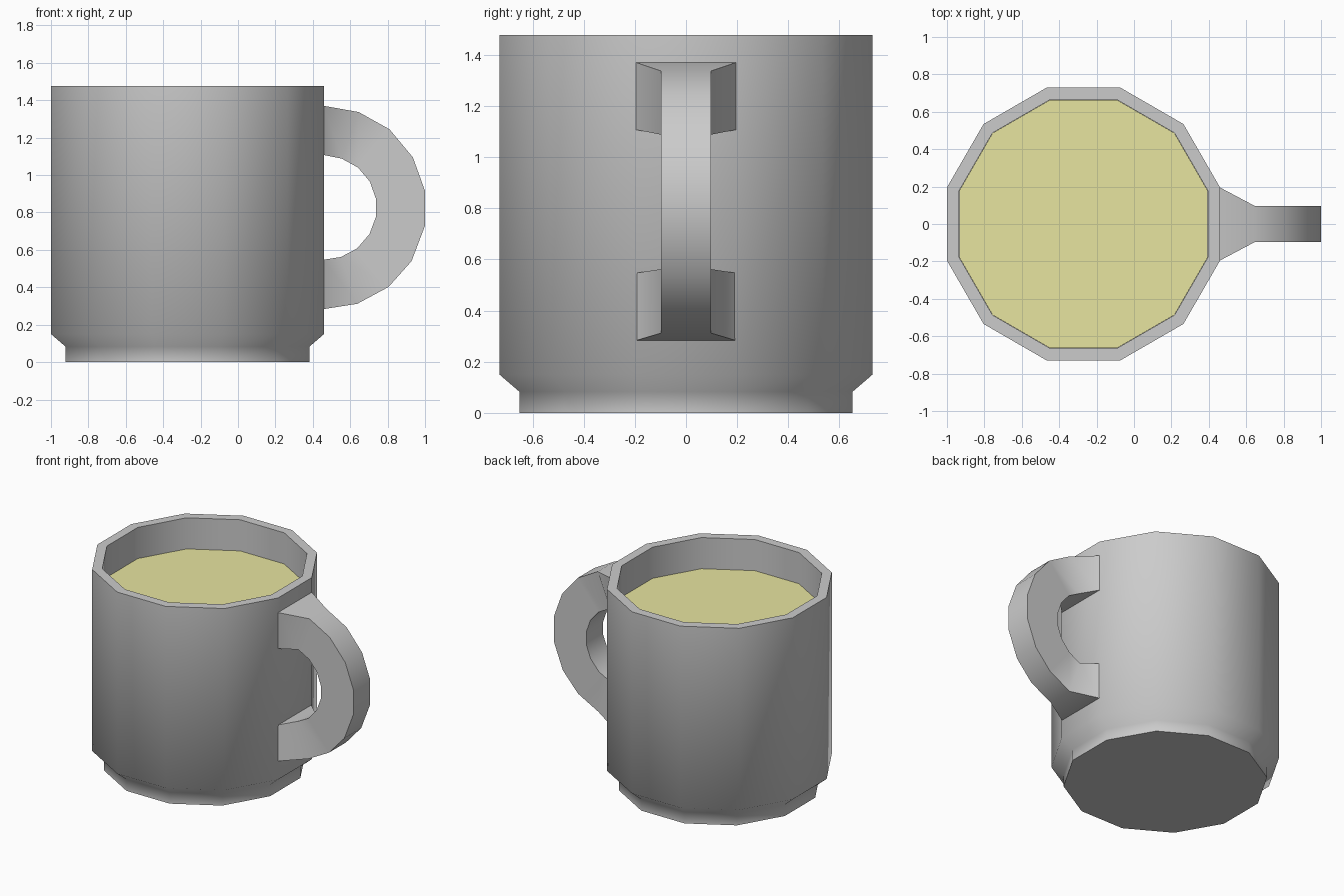
import bpy, bmesh
from math import cos, sin, pi
from mathutils import Vector

if "Cube" in bpy.data.objects:
    bpy.data.objects.remove(bpy.data.objects["Cube"])

SIDES = 12
CX = -0.27


def ring(apothem, z):
    """Twelve-sided ring whose flat sides face the axes."""
    r = apothem / cos(pi / SIDES)
    return [Vector((CX + r * cos((2 * i + 1) * pi / SIDES),
                    r * sin((2 * i + 1) * pi / SIDES), z)) for i in range(SIDES)]


def loft(name, rings, cap_start=False, cap_end=False, angle=60):
    """Skin a series of closed rings with quads."""
    bm = bmesh.new()
    rows = [[bm.verts.new(p) for p in r] for r in rings]
    n = len(rows[0])
    for a, b in zip(rows, rows[1:]):
        for i in range(n):
            j = (i + 1) % n
            bm.faces.new((a[i], a[j], b[j], b[i]))
    if cap_start:
        bm.faces.new(rows[0][::-1])
    if cap_end:
        bm.faces.new(rows[-1])
    mesh = bpy.data.meshes.new(name)
    bm.to_mesh(mesh)
    bm.free()
    obj = bpy.data.objects.new(name, mesh)
    bpy.context.collection.objects.link(obj)
    bpy.ops.object.select_all(action='DESELECT')
    obj.select_set(True)
    bpy.context.view_layer.objects.active = obj
    bpy.ops.object.shade_smooth_by_angle(angle=angle * pi / 180)
    return obj


# Cup: stepped foot, straight wall, flat rim and hollow inside
cup_profile = [(0.652, 0), (0.652, 0.083), (0.73, 0.15), (0.73, 1.477),
               (0.665, 1.477), (0.665, 0.1)]
loft("cup", [ring(a, z) for a, z in cup_profile], True, True)

# Handle: paired outer and inner points, flared where it meets the wall
outer = [(0.46, 1.37), (0.645, 1.337), (0.81, 1.245), (0.935, 1.095), (1.0, 0.915),
         (1.0, 0.73), (0.928, 0.54), (0.805, 0.402), (0.638, 0.312), (0.455, 0.283)]
inner = [(0.46, 1.107), (0.555, 1.088), (0.642, 1.04), (0.705, 0.965), (0.738, 0.872),
         (0.738, 0.778), (0.703, 0.685), (0.636, 0.607), (0.55, 0.562), (0.455, 0.547)]
sections = []
for i, ((ox, oz), (ix, iz)) in enumerate(zip(outer, inner)):
    w = 0.195 if i in (0, len(outer) - 1) else 0.097
    sections.append([Vector((ox, -w, oz)), Vector((ix, -w, iz)),
                     Vector((ix, w, iz)), Vector((ox, w, oz))])
handle = loft("handle", sections, angle=40)
bm = bmesh.new()
bm.from_mesh(handle.data)
bmesh.ops.recalc_face_normals(bm, faces=bm.faces)
bm.to_mesh(handle.data)
bm.free()

# Drink: flat surface filling the cup
bm = bmesh.new()
bm.faces.new([bm.verts.new(p) for p in ring(0.664, 1.25)])
mesh = bpy.data.meshes.new("drink")
bm.to_mesh(mesh)
bm.free()
drink = bpy.data.objects.new("drink", mesh)
bpy.context.collection.objects.link(drink)
mat = bpy.data.materials.new("drink_yellow")
mat.diffuse_color = (0.8, 0.78, 0.35, 1)
mat.use_nodes = True
mat.node_tree.nodes["Principled BSDF"].inputs["Base Color"].default_value = mat.diffuse_color
mesh.materials.append(mat)
